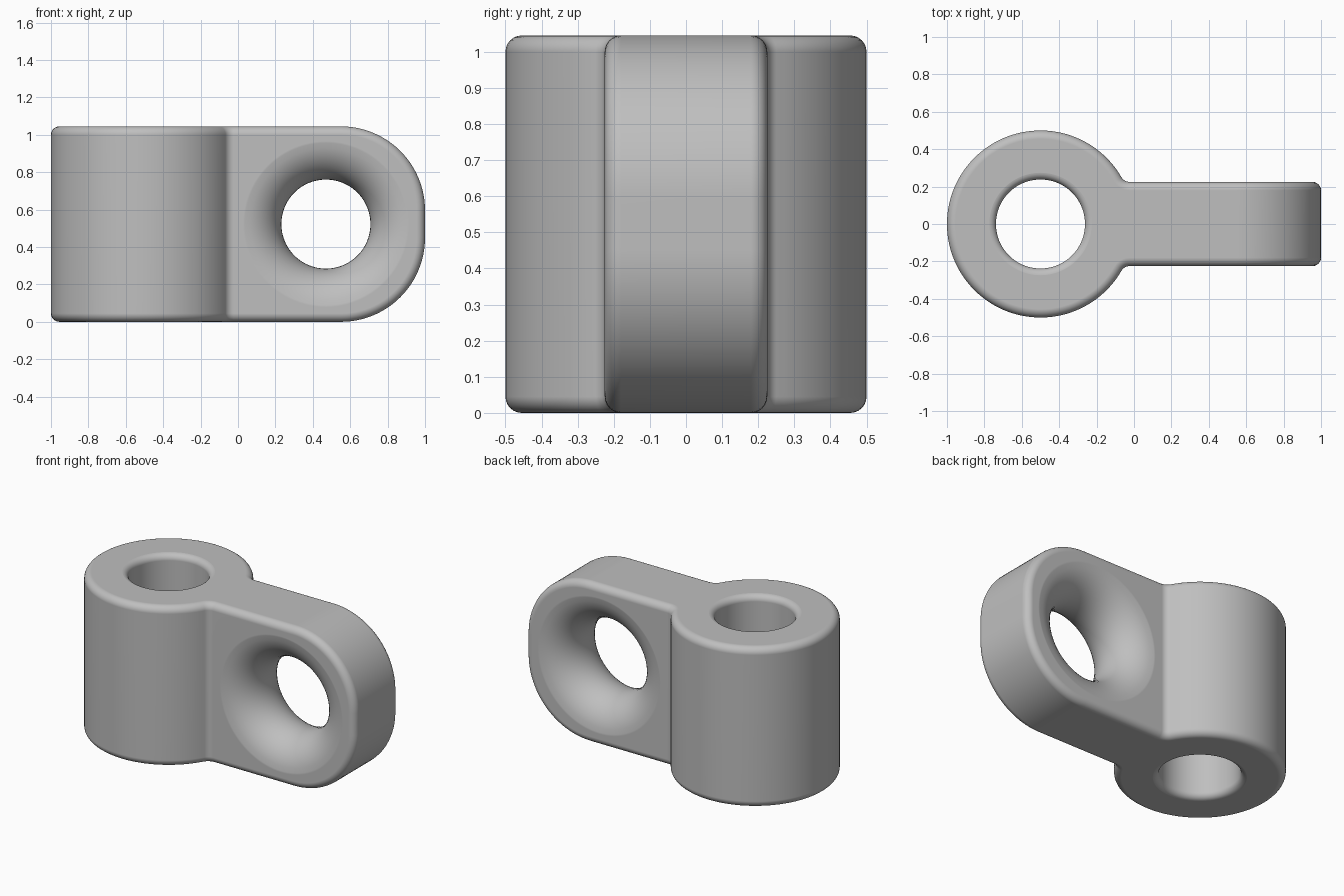
import bpy, bmesh
from math import sin, cos, pi, radians, sqrt, atan2
from mathutils import Matrix, Vector

if "Cube" in bpy.data.objects:
    bpy.data.objects.remove(bpy.data.objects["Cube"], do_unlink=True)

H = 1.045            # overall height
R = 0.5              # boss radius
T = 0.225            # half thickness of the arm
END_R = 0.45         # corner radius of the arm end
FILLET = 0.05        # blend between boss and arm
EDGE = 0.045         # rounded outer edges
HOLE_R = 0.238
BOSS_X, EYE_X = -0.5, 0.47


def make_object(name, bm):
    bmesh.ops.recalc_face_normals(bm, faces=bm.faces)
    mesh = bpy.data.meshes.new(name)
    bm.to_mesh(mesh)
    bm.free()
    obj = bpy.data.objects.new(name, mesh)
    bpy.context.collection.objects.link(obj)
    return obj


def arc(cx, cy, r, a0, a1, n):
    return [(cx + r * cos(a0 + (a1 - a0) * i / n),
             cy + r * sin(a0 + (a1 - a0) * i / n)) for i in range(n + 1)]


def prism(name, points, direction):
    """Extrude a closed loop of 3D points."""
    bm = bmesh.new()
    face = bm.faces.new([bm.verts.new(p) for p in points])
    out = bmesh.ops.extrude_face_region(bm, geom=[face])
    verts = [v for v in out["geom"] if isinstance(v, bmesh.types.BMVert)]
    bmesh.ops.translate(bm, vec=Vector(direction), verts=verts)
    return make_object(name, bm)


def hole_cutter(name, half, lip, matrix, n=96, steps=12):
    """Turned cutter whose mouth flares out with radius lip at both ends."""
    top = arc(HOLE_R + lip, half - lip, lip, pi, pi / 2, steps)
    top[-1] = (HOLE_R + lip * 1.02, half + lip * 0.02)
    bottom = [(r, -z) for r, z in reversed(top) if z > 1e-6]
    bm = bmesh.new()
    rings = [[bm.verts.new((r * cos(2 * pi * i / n), r * sin(2 * pi * i / n), z))
              for i in range(n)] for r, z in bottom + top]
    for a, b in zip(rings, rings[1:]):
        for i in range(n):
            j = (i + 1) % n
            bm.faces.new((a[i], a[j], b[j], b[i]))
    bm.faces.new(rings[0])
    bm.faces.new(rings[-1])
    bm.transform(matrix)
    return make_object(name, bm)


def apply_modifier(obj, kind, **settings):
    mod = obj.modifiers.new(kind.title(), kind)
    for key, value in settings.items():
        setattr(mod, key, value)
    bpy.ops.object.modifier_apply(modifier=mod.name)


def boolean(obj, cutter, operation):
    apply_modifier(obj, "BOOLEAN", object=cutter, operation=operation, solver="EXACT")
    bpy.data.objects.remove(cutter, do_unlink=True)


# Plan outline: round boss blended into a straight arm
fx = BOSS_X + sqrt((R + FILLET) ** 2 - (T + FILLET) ** 2)
angle = atan2(T + FILLET, fx - BOSS_X)
half = [(1.2, T)]
half += arc(fx, T + FILLET, FILLET, -pi / 2, angle - pi, 8)
half += arc(BOSS_X, 0, R, angle, pi, 48)[1:]
plan = half + [(x, -y) for x, y in reversed(half[:-1])]
link = prism("eye_link", [(x, y, -0.2) for x, y in plan], (0, 0, H + 0.4))

# Side outline: flat top and bottom with a rounded arm end
side = [(-1.2, 0)]
side += arc(1 - END_R, END_R, END_R, -pi / 2, 0, 24)
side += arc(1 - END_R, H - END_R, END_R, 0, pi / 2, 24)
side += [(-1.2, H)]
envelope = prism("side_envelope", [(x, -0.8, z) for x, z in side], (0, 1.6, 0))

bpy.ops.object.select_all(action="DESELECT")
bpy.context.view_layer.objects.active = link
link.select_set(True)
boolean(link, envelope, "INTERSECT")

# Rounded outer edges
apply_modifier(link, "BEVEL", width=EDGE, segments=6, limit_method="ANGLE",
               angle_limit=radians(40), use_clamp_overlap=False, loop_slide=False)

# Vertical bore with small rounded rims, cross hole with a full flare
bore = hole_cutter("boss_bore", H / 2, 0.04, Matrix.Translation((BOSS_X, 0, H / 2)))
eye = hole_cutter("arm_eye", T, T, Matrix.Translation((EYE_X, 0, H / 2))
                  @ Matrix.Rotation(pi / 2, 4, "X"))
boolean(link, bore, "DIFFERENCE")
boolean(link, eye, "DIFFERENCE")

# Smooth shading that keeps the flats flat
bpy.ops.object.shade_smooth_by_angle(angle=radians(35))
weighted = link.modifiers.new("Weighted Normals", "WEIGHTED_NORMAL")
weighted.keep_sharp = True

# Plain grey
grey = bpy.data.materials.new("plain_grey")
grey.use_nodes = True
colour = (0.52, 0.52, 0.52, 1)
grey.diffuse_color = colour
grey.node_tree.nodes["Principled BSDF"].inputs["Base Color"].default_value = colour
link.data.materials.clear()
link.data.materials.append(grey)
